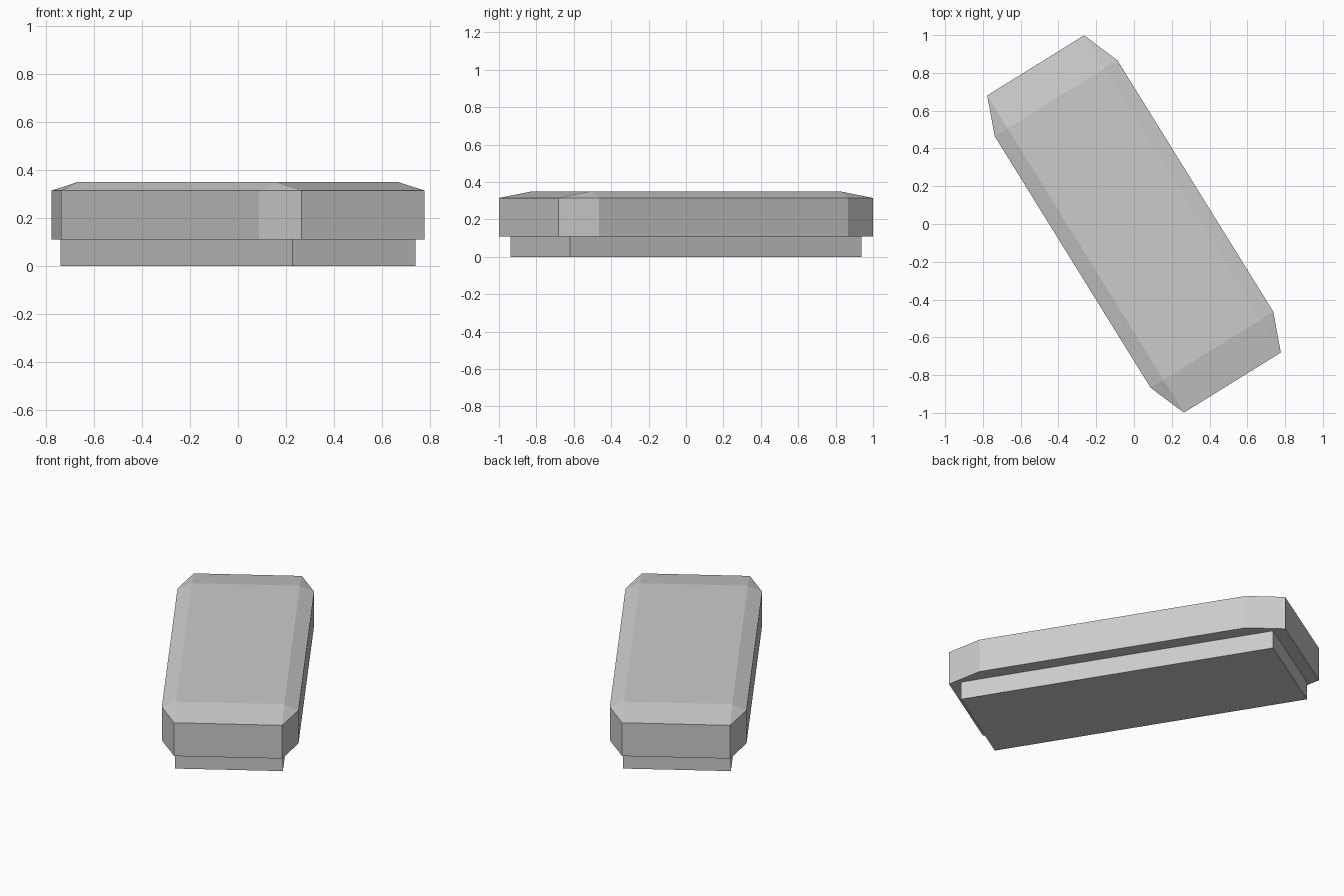
import bpy
import bmesh
import math
from mathutils import Matrix

if "Cube" in bpy.data.objects:
    bpy.data.objects.remove(bpy.data.objects["Cube"])

# Half sizes across and along the block
WIDE, NARROW = 0.382, 0.302
LONG, SHOULDER, FOOT = 0.988, 0.783, 0.917
BASE_TOP, RIM, TOP = 0.11, 0.315, 0.35
TURN = Matrix.Rotation(math.radians(31.8), 4, "Z")

grey = bpy.data.materials.new("plain grey")
grey.use_nodes = True
colour = (0.6, 0.6, 0.6, 1)
grey.diffuse_color = colour
grey.node_tree.nodes["Principled BSDF"].inputs["Base Color"].default_value = colour


def mirrored(points):
    """Complete a counter-clockwise half outline with its half turn."""
    return points + [(-x, -y) for x, y in points]


def ring(bm, outline, z):
    return [bm.verts.new((x, y, z)) for x, y in outline]


def bridge(bm, low, high):
    n = len(low)
    for i in range(n):
        j = (i + 1) % n
        bm.faces.new((low[i], low[j], high[j], high[i]))


def finish(bm, name):
    bmesh.ops.recalc_face_normals(bm, faces=bm.faces)
    bm.transform(TURN)
    mesh = bpy.data.meshes.new(name)
    bm.to_mesh(mesh)
    bm.free()
    mesh.materials.append(grey)
    obj = bpy.data.objects.new(name, mesh)
    bpy.context.collection.objects.link(obj)


# Rectangular base
bm = bmesh.new()
foot = mirrored([(NARROW, -FOOT), (NARROW, FOOT)])
low, high = ring(bm, foot, 0), ring(bm, foot, BASE_TOP)
bridge(bm, low, high)
bm.faces.new(low)
bm.faces.new(high)
finish(bm, "base")

# Eight-sided slab with a sloped border around a flat top
bm = bmesh.new()
outline = mirrored([(NARROW, -LONG), (WIDE, -SHOULDER),
                    (WIDE, SHOULDER), (NARROW, LONG)])
low, rim = ring(bm, outline, BASE_TOP), ring(bm, outline, RIM)
crown = ring(bm, mirrored([(NARROW, -SHOULDER), (NARROW, SHOULDER)]), TOP)
bridge(bm, low, rim)
bm.faces.new(low)
bm.faces.new(crown)
for i, corner in enumerate(crown):
    a, b = rim[2 * i], rim[2 * i + 1]
    bm.faces.new((a, b, corner))
    following = crown[(i + 1) % len(crown)]
    bm.faces.new((b, rim[(2 * i + 2) % len(rim)], following, corner))
finish(bm, "slab")
